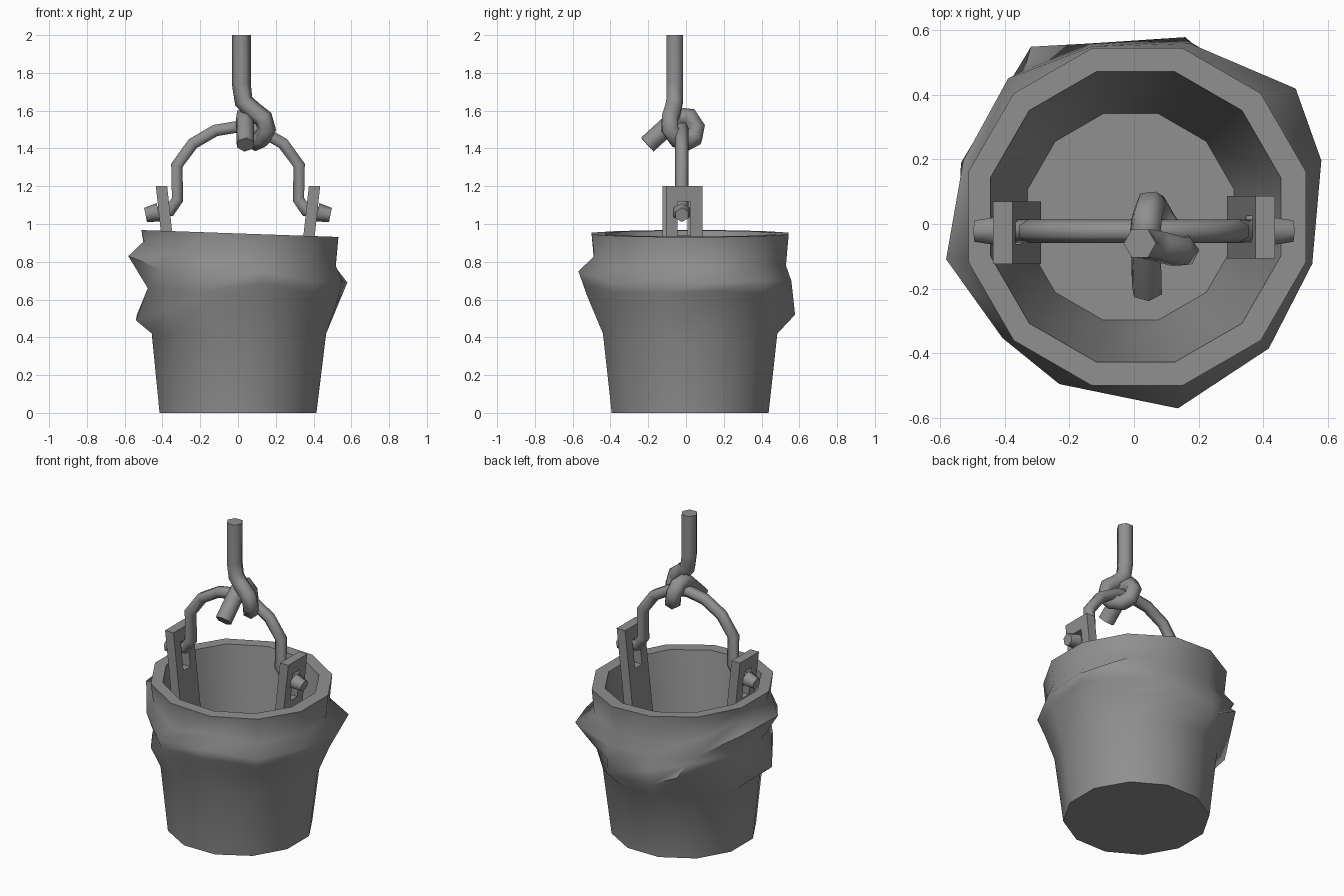
import bpy, bmesh
from math import radians, cos, sin
from mathutils import Vector

cube = bpy.data.objects.get("Cube")
if cube:
    bpy.data.objects.remove(cube, do_unlink=True)

grey = bpy.data.materials.new("plain grey")
grey.use_nodes = True
grey.diffuse_color = (0.28, 0.28, 0.28, 1)
for node in grey.node_tree.nodes:
    if node.type == 'BSDF_PRINCIPLED':
        node.inputs["Base Color"].default_value = grey.diffuse_color
        node.inputs["Roughness"].default_value = 0.8


def finish(obj, angle):
    """Colour the object and smooth it below the given edge angle."""
    obj.data.materials.clear()
    obj.data.materials.append(grey)
    bpy.ops.object.select_all(action='DESELECT')
    obj.select_set(True)
    bpy.context.view_layer.objects.active = obj
    bpy.ops.object.shade_smooth_by_angle(angle=radians(angle))


def mesh_object(name, bm, angle):
    bmesh.ops.recalc_face_normals(bm, faces=bm.faces)
    mesh = bpy.data.meshes.new(name)
    bm.to_mesh(mesh)
    bm.free()
    obj = bpy.data.objects.new(name, mesh)
    bpy.context.collection.objects.link(obj)
    finish(obj, angle)
    return obj


def tube(name, points, radius):
    """Six-sided tube along a bent path."""
    curve = bpy.data.curves.new(name, 'CURVE')
    curve.dimensions = '3D'
    curve.bevel_depth = radius
    curve.bevel_resolution = 1
    curve.use_fill_caps = True
    spline = curve.splines.new('POLY')
    spline.points.add(len(points) - 1)
    for point, co in zip(spline.points, points):
        point.co = (*co, 1)
    obj = bpy.data.objects.new(name, curve)
    bpy.context.collection.objects.link(obj)
    bpy.ops.object.select_all(action='DESELECT')
    obj.select_set(True)
    bpy.context.view_layer.objects.active = obj
    bpy.ops.object.convert(target='MESH')
    finish(bpy.context.object, 65)


# Bucket: twelve columns; each fold entry is (angle, radius, height)
SIDES = 12
lower_fold = [
    (15, .55, .60), (45, .51, .55), (75, .575, .52), (105, .555, .52),
    (122, .62, .61), (163, .57, .52), (193, .565, .49), (225, .54, .55),
    (250, .54, .58), (283, .56, .62), (315, .53, .58), (345, .53, .58)]
upper_fold = [
    (17, .595, .69), (39, .63, .70), (73, .56, .70), (105, .545, .70),
    (133, .585, .73), (162, .565, .80), (192.5, .605, .83), (222, .56, .76),
    (245, .57, .70), (282, .605, .75), (315, .575, .69), (345, .56, .70)]
crease_depth = {4: .03, 5: .06, 6: .085, 7: .025}


def plain_ring(radius, z):
    return [(15 + i * 360 / SIDES, radius, z) for i in range(SIDES)]


crease = []
for i, (low, high) in enumerate(zip(lower_fold, upper_fold)):
    a, r, z = ((p + q) / 2 for p, q in zip(low, high))
    crease.append((a, r - crease_depth.get(i, 0), z))

# The neck follows the upper fold just above its crest
neck = [(a, .525, high[2] + .08)
        for (a, r, z), high in zip(plain_ring(0, 0), upper_fold)]

# Each ring comes with the x of its centre
rings = [(plain_ring(.43, 0), 0), (plain_ring(.478, .42), .005),
         (lower_fold, .01), (crease, .01), (upper_fold, .01), (neck, .01),
         (plain_ring(.54, .95), .01), (plain_ring(.465, .95), .005),
         (plain_ring(.33, .08), -.01)]
bm = bmesh.new()
loops = []
for ring, x_mid in rings:
    loop = []
    for a, r, z in ring:
        x = x_mid + r * cos(radians(a))
        y = .022 + r * sin(radians(a))
        tilt = -.035 * x if z > .94 else 0
        loop.append(bm.verts.new((x, y, z + tilt)))
    loops.append(loop)
for below, above in zip(loops, loops[1:]):
    for i in range(SIDES):
        j = (i + 1) % SIDES
        bm.faces.new((below[i], below[j], above[j], above[i]))
bm.faces.new(loops[0])
bm.faces.new(loops[-1])
mesh_object("bucket", bm, 55)


# Brackets: slotted plates leaning along the inner wall
def bracket(name, side, y_mid):
    bm = bmesh.new()

    def frame(half, bottom, top, x_shift):
        corners = ((-half, bottom), (half, bottom), (half, top), (-half, top))
        return [bm.verts.new((side * (x_shift + .11 * (z - 1.2)), y_mid + y, z))
                for y, z in corners]

    shells = [(frame(.097, .4, 1.2, x), frame(.035, .94, 1.12, x))
              for x in (.375, .435)]
    (outer_a, hole_a), (outer_b, hole_b) = shells
    for p, q in ((outer_a, hole_a), (outer_b, hole_b),
                 (outer_a, outer_b), (hole_a, hole_b)):
        for i in range(4):
            j = (i + 1) % 4
            bm.faces.new((p[i], p[j], q[j], q[i]))
    mesh_object(name, bm, 30)


bracket("left_bracket", 1, -.01)
bracket("right_bracket", -1, -.027)

# Handle: bent rod passing through both brackets
half = [(.45, 1.055), (.36, 1.07), (.32, 1.13), (.324, 1.31),
        (.24, 1.425), (.12, 1.495)]
path = [(-x, -.022, z) for x, z in half] + [(0, -.022, 1.515)]
path += [(x, -.022, z) for x, z in reversed(half)]
tube("handle", path, .036)

# End knobs on the handle
for name, side in (("left_knob", 1), ("right_knob", -1)):
    bm = bmesh.new()
    bmesh.ops.create_cone(bm, cap_ends=True, segments=6,
                          radius1=.05, radius2=.038, depth=.07)
    obj = mesh_object(name, bm, 65)
    obj.location = (side * .455, -.022, 1.055)
    direction = Vector((side, 0, -.2))
    obj.rotation_euler = direction.to_track_quat('Z', 'Y').to_euler()

# Rope: hangs down, loops under the handle and crosses back over it
tube("rope", [
    (.018, -.06, 2), (.018, -.06, 1.74), (.03, -.06, 1.65),
    (.08, -.07, 1.6), (.135, -.085, 1.56), (.152, -.085, 1.5),
    (.125, -.05, 1.45), (.09, 0, 1.435), (.065, .045, 1.455),
    (.05, .055, 1.51), (.04, .02, 1.565), (.035, -.03, 1.57),
    (.037, -.09, 1.525), (.04, -.205, 1.42)], .05)
